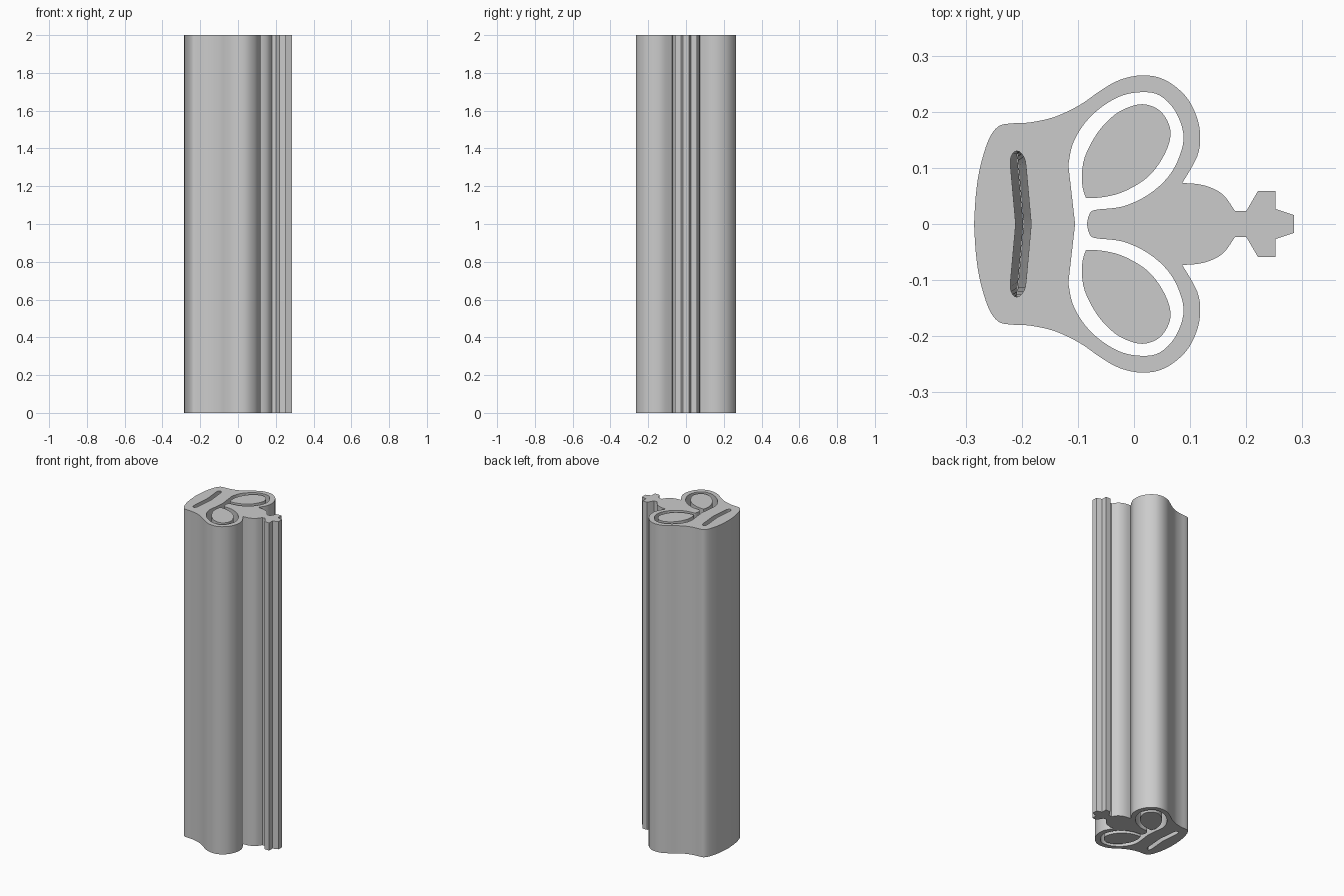
import bpy, bmesh, math
from mathutils import Vector

if "Cube" in bpy.data.objects:
    bpy.data.objects.remove(bpy.data.objects["Cube"])

HEIGHT = 2.0

# Upper half-profiles as runs; runs are smooth inside and sharp where they meet
OUTER = [
    [(-.285, 0), (-.282, .05), (-.275, .098), (-.26, .148), (-.243, .173), (-.222, .179),
     (-.186, .181), (-.141, .191), (-.096, .2125), (-.06, .2375), (-.025, .257),
     (.016, .265), (.055, .257), (.091, .229), (.111, .193), (.118, .157),
     (.1125, .12), (.086, .073)],
    [(.086, .073), (.114, .071), (.139, .064), (.161, .05), (.18, .023)],
    [(.18, .023), (.2, .023)], [(.2, .023), (.221, .059)],
    [(.221, .059), (.252, .059)], [(.252, .059), (.252, .027)],
    [(.252, .027), (.285, .016)]]
CHANNEL = [
    [(-.105, 0), (-.117, .105)],
    [(-.117, .105), (-.109, .143), (-.0875, .18), (-.057, .209), (-.021, .229),
     (.016, .235), (.046, .229), (.073, .202), (.088, .161), (.082, .123),
     (.061, .084), (.025, .052), (-.021, .031), (-.07, .025), (-.08, .016), (-.084, 0)]]
CORE = [(-.079, .046), (-.0875, .051), (-.093, .08), (-.0875, .12), (-.064, .164),
        (-.034, .195), (-.004, .21), (.021, .213), (.046, .202), (.0625, .177),
        (.064, .15), (.05, .116), (.025, .084), (-.011, .061), (-.043, .05)]


def smooth(points, closed=False, steps=4):
    """Catmull-Rom curve through the points."""
    p = [Vector(q) for q in points]
    n = len(p)
    if n == 2:
        return p
    out = []
    for i in range(n if closed else n - 1):
        if closed:
            a, b, c, d = (p[(i + k) % n] for k in (-1, 0, 1, 2))
        else:
            b, c = p[i], p[i + 1]
            a = p[i - 1] if i else b
            d = p[i + 2] if i + 2 < n else c
        for s in range(steps):
            t = s / steps
            out.append(0.5 * (2 * b + (c - a) * t + (2 * a - 5 * b + 4 * c - d) * t * t
                              + (3 * b - a - 3 * c + d) * t ** 3))
    return out if closed else out + [p[-1]]


def mirrored(runs):
    """Join the runs and reflect them across y = 0 into a closed loop."""
    half = []
    for run in runs:
        pts = smooth(run)
        half += pts if not half else pts[1:]
    back = [Vector((q.x, -q.y)) for q in reversed(half) if abs(q.y) > 1e-6]
    return half + back


def slot(width):
    """Slightly bent slot with rounded ends."""
    right, left = [], []
    n = 24
    for i in range(n + 1):
        y = -.13 * math.cos(math.pi * i / n)
        x = -.197 - .09 * abs(y)
        e = max(0, (abs(y) - .106) / .024)
        h = width * math.sqrt(max(0, 1 - e * e))
        if i in (0, n):
            right.append(Vector((x, y)))
        else:
            right.append(Vector((x + h, y)))
            left.append(Vector((x - h, y)))
    return right + left[::-1]


def extrusion(name, stacks):
    """Each stack lists (z, loop) levels; caps are filled with holes kept open."""
    bm = bmesh.new()
    bottom, top = [], []
    for stack in stacks:
        rings = [[bm.verts.new((q.x, q.y, z)) for q in loop] for z, loop in stack]
        n = len(rings[0])
        for lo, hi in zip(rings, rings[1:]):
            for i in range(n):
                j = (i + 1) % n
                bm.faces.new((lo[i], lo[j], hi[j], hi[i]))
        for ring, cap in ((rings[0], bottom), (rings[-1], top)):
            cap += [bm.edges.get((ring[i], ring[(i + 1) % n])) for i in range(n)]
    for cap, z in ((bottom, -1), (top, 1)):
        bmesh.ops.triangle_fill(bm, use_beauty=True, use_dissolve=False,
                                edges=cap, normal=(0, 0, z))
    bmesh.ops.recalc_face_normals(bm, faces=bm.faces[:])
    mesh = bpy.data.meshes.new(name)
    bm.to_mesh(mesh)
    bm.free()
    obj = bpy.data.objects.new(name, mesh)
    bpy.context.collection.objects.link(obj)
    bpy.ops.object.select_all(action='DESELECT')
    obj.select_set(True)
    bpy.context.view_layer.objects.active = obj
    bpy.ops.object.shade_smooth_by_angle(angle=math.radians(30))
    return obj


def straight(loop):
    return [(0, loop), (HEIGHT, loop)]


# Housing with the keyed rail, the double channel and a slot pinched shut halfway down
extrusion("housing", [
    straight(mirrored(OUTER)),
    straight(mirrored(CHANNEL)),
    [(0, slot(.0138)), (HEIGHT / 2, slot(.0003)), (HEIGHT, slot(.0138))]])

# Two free-standing cores inside the channel
for side, sign in (("back", 1), ("front", -1)):
    loop = [Vector((q.x, q.y * sign)) for q in smooth(CORE, closed=True)]
    extrusion(side + "_core", [straight(loop)])
